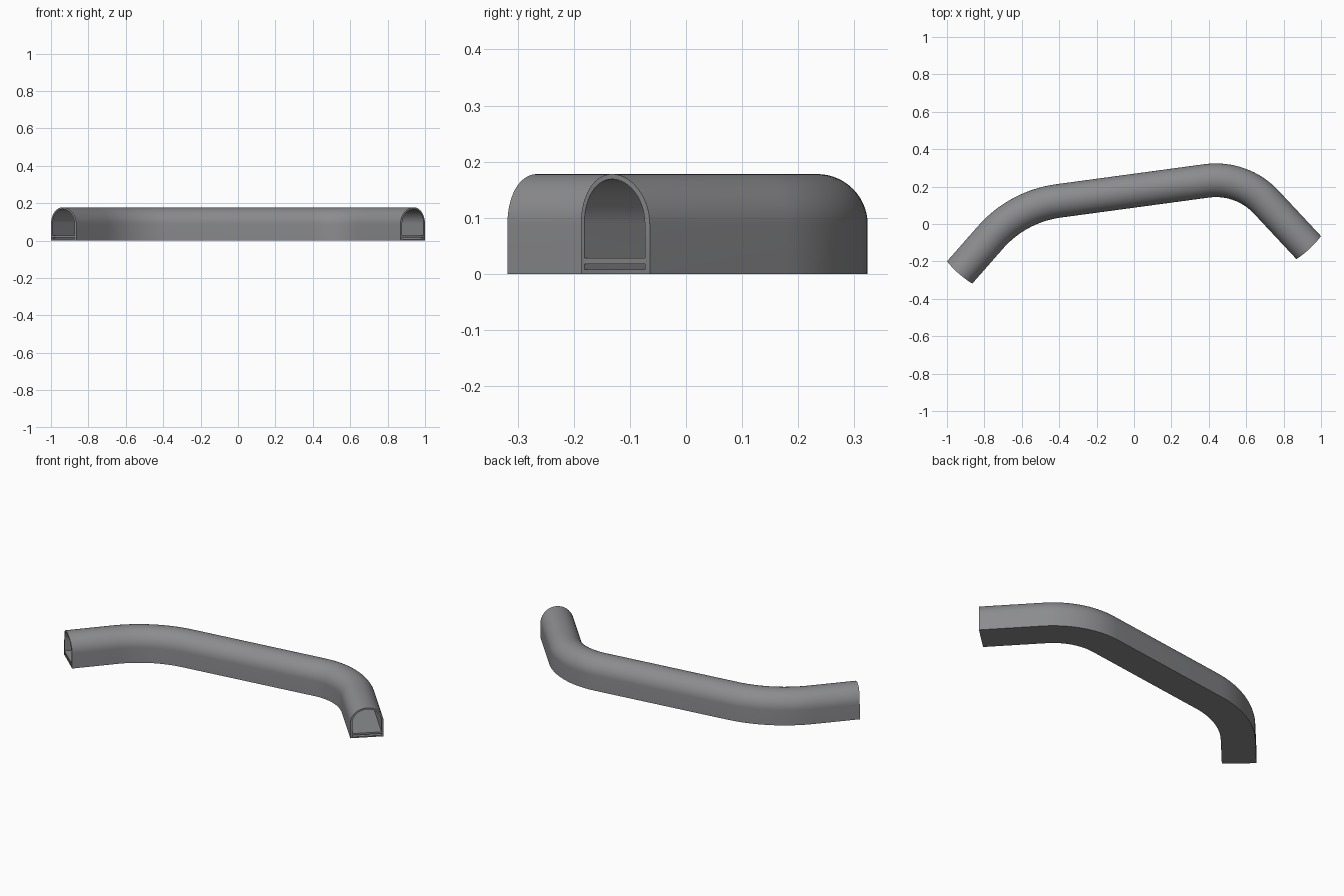
import bpy, bmesh, math
from mathutils import Vector

if "Cube" in bpy.data.objects:
    bpy.data.objects.remove(bpy.data.objects["Cube"])

HALF, TOP, WALL = 0.09, 0.178, 0.011
grey = bpy.data.materials.new("concrete grey")
grey.diffuse_color = (0.26, 0.262, 0.272, 1)
grey.use_nodes = True
grey.node_tree.nodes["Principled BSDF"].inputs["Base Color"].default_value = grey.diffuse_color


def fillet(prev, corner, nxt, tangent, steps):
    """Circular arc of points that rounds a corner."""
    d1, d2 = (prev - corner).normalized(), (nxt - corner).normalized()
    half = d1.angle(d2) / 2
    centre = corner + (d1 + d2).normalized() * (tangent / math.cos(half))
    a, b = corner + d1 * tangent - centre, corner + d2 * tangent - centre
    ang = a.angle(b)
    return [centre + (a * math.sin(ang * (1 - i / steps)) + b * math.sin(ang * i / steps)) / math.sin(ang)
            for i in range(steps + 1)]


# Centre line: three straight runs joined by two bends
A, B, C, D = (Vector(p) for p in
              ((-0.932, -0.259, 0), (-0.622, 0.094, 0), (0.577, 0.256, 0), (0.934, -0.126, 0)))
path = [A] + fillet(A, B, C, 0.22, 20) + fillet(B, C, D, 0.19, 24) + [D]


def arch(half, base, top, steps=28):
    """D-shaped section: flat base, straight sides, round top."""
    arc = [(half * math.cos(math.pi * i / steps), top - half + half * math.sin(math.pi * i / steps))
           for i in range(steps + 1)]
    return [(half, base)] + arc + [(-half, base)]


def sweep(bm, section):
    """Rings of the section carried along the centre line, skinned with quads."""
    rings = []
    for i, p in enumerate(path):
        t = (path[min(i + 1, len(path) - 1)] - path[max(i - 1, 0)]).normalized()
        side = Vector((t.y, -t.x, 0))
        sign = -1 if i == 0 else (1 if i == len(path) - 1 else 0)
        ring = []
        for s, z in section:
            bulge = sign * 0.008 * (1 - (s / HALF) ** 2)   # slightly bowed mouths
            ring.append(bm.verts.new(p + side * s + t * bulge + Vector((0, 0, z))))
        rings.append(ring)
    n = len(section)
    for r0, r1 in zip(rings, rings[1:]):
        for j in range(n):
            k = (j + 1) % n
            bm.faces.new((r0[j], r0[k], r1[k], r1[j]))
    return rings


def finish(bm, name):
    bmesh.ops.recalc_face_normals(bm, faces=bm.faces)
    me = bpy.data.meshes.new(name)
    bm.to_mesh(me)
    bm.free()
    me.materials.append(grey)
    ob = bpy.data.objects.new(name, me)
    bpy.context.collection.objects.link(ob)
    bpy.context.view_layer.objects.active = ob
    ob.select_set(True)
    bpy.ops.object.shade_smooth_by_angle(angle=math.radians(30))
    ob.select_set(False)


# Hollow tunnel shell with a rim at each mouth
bm = bmesh.new()
outer = sweep(bm, arch(HALF, 0, TOP))
inner = sweep(bm, arch(HALF - WALL, 0.008, TOP - 0.009))
for o, r in ((outer[0], inner[0]), (outer[-1], inner[-1])):
    for j in range(len(o)):
        k = (j + 1) % len(o)
        bm.faces.new((o[j], o[k], r[k], r[j]))
finish(bm, "tunnel_shell")

# Raised floor slab with a thin gap below it
bm = bmesh.new()
w = HALF - WALL
slab = sweep(bm, [(w, 0.018), (w, 0.028), (-w, 0.028), (-w, 0.018)])
for ring in (slab[0], slab[-1]):
    bm.faces.new(ring)
finish(bm, "floor_slab")
